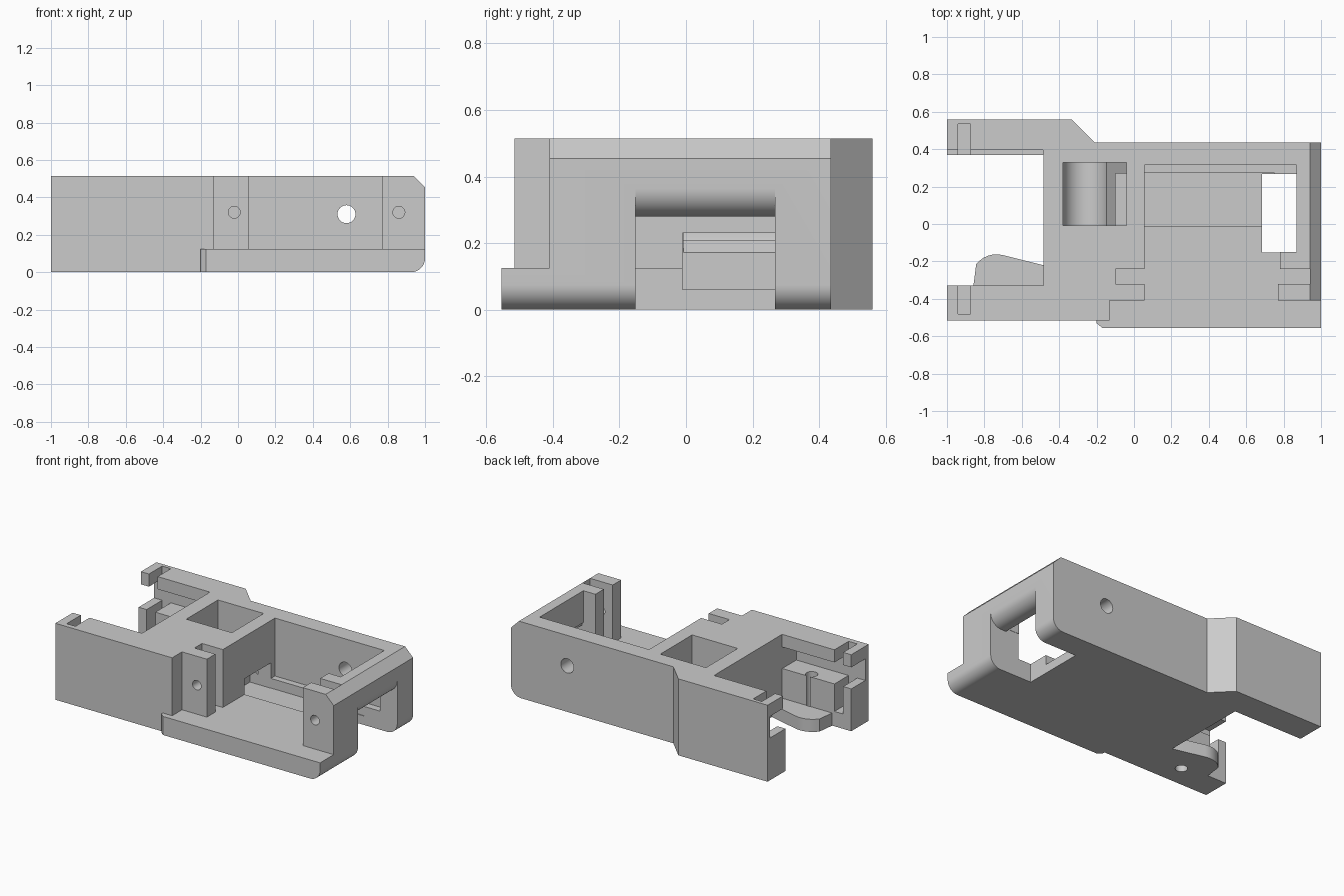
import bpy, bmesh
from math import cos, sin, radians

if "Cube" in bpy.data.objects:
    bpy.data.objects.remove(bpy.data.objects["Cube"])

H, LIP = 0.515, 0.125       # total height, height of the floor lip
FAR = 1.2                   # reach of cutters that pass right through
INNER = 0.055               # left wall of the chamber


def prism(name, pts, axis, a, b):
    """Extrude a 2D profile along an axis: 'z' takes (x,y), 'y' takes (x,z)."""
    bm = bmesh.new()

    def ring(t):
        return [bm.verts.new((u, v, t) if axis == 'z' else (u, t, v)) for u, v in pts]
    lo, hi = ring(a), ring(b)
    bm.faces.new(lo)
    bm.faces.new(hi[::-1])
    for i in range(len(pts)):
        bm.faces.new((lo[i - 1], hi[i - 1], hi[i], lo[i]))
    bmesh.ops.recalc_face_normals(bm, faces=bm.faces)
    me = bpy.data.meshes.new(name)
    bm.to_mesh(me)
    bm.free()
    ob = bpy.data.objects.new(name, me)
    bpy.context.collection.objects.link(ob)
    return ob


def arc(cx, cy, r, a0, a1, n=12):
    angles = [radians(a0 + (a1 - a0) * i / n) for i in range(n + 1)]
    return [(cx + r * cos(t), cy + r * sin(t)) for t in angles]


def combine(tool, op='DIFFERENCE'):
    m = housing.modifiers.new('bool', 'BOOLEAN')
    m.operation, m.object, m.solver = op, tool, 'EXACT'
    bpy.context.view_layer.objects.active = housing
    bpy.ops.object.modifier_apply(modifier=m.name)
    bpy.data.objects.remove(tool)


def cut(pts, axis, a, b):
    combine(prism('cutter', pts, axis, a, b))


def cut_box(x0, x1, y0, y1, z0=LIP, z1=FAR):
    cut([(x0, y0), (x1, y0), (x1, y1), (x0, y1)], 'z', z0, z1)


def drill(u, v, r, axis, a, b):
    cut(arc(u, v, r, 0, 360, 32)[:-1], axis, a, b)


# Main housing: rear edge steps in, front lip sticks out
housing = prism('housing', [
    (-1, .56), (-.335, .56), (-.21, .435), (1, .435), (1, -.555),
    (-.17, -.555), (-.2, -.53), (-.2, -.515), (-1, -.515)], 'z', 0, H)

# Gap between the two arms, then the rounded tongue low on the front arm
cut_box(-FAR, -.485, -.33, .37, -FAR)
combine(prism('tongue', [(-.47, -.38), (-.47, -.224)]
              + arc(-.735, -.3, .138, 76, 142, 6)
              + [(-.865, -.38)], 'z', 0, .085), 'UNION')

# Arms: side groove and vertical tip slot, from inner face to thin outer wall
for inner, outer in ((-.3, -.48), (.35, .535)):
    y0, y1 = sorted((inner, outer))
    cut_box(-FAR, -.486, y0, y1, .285, .43)
    cut_box(-.94, -.875, y0, y1, .1)
cut_box(-FAR, -.486, .35, .395, .42)

# Front step above the lip
cut_box(-.13, FAR, -FAR, -.41)
cut_box(-.21, -.12, -FAR, -.515)

# Chamber, front opening and plate slots
cut_box(INNER, .87, -.15, .315)
cut_box(INNER, .78, -.25, -.14)
cut_box(INNER, .77, -.5, -.23)
cut_box(-.1, .94, -.32, -.24)

# Floor groove, floor window and passage to the rear pocket
cut_box(INNER, .75, -.01, .272, .06, .3)
cut_box(.685, .88, -.152, .267, -FAR, .3)
cut_box(-.1, .08, -.01, .27, .06, .23)

# Rear pocket with a trough floor
cut([(-.38, FAR)] + arc(-.262, .24, .118, 180, 345)
    + [(-.04, LIP), (-.04, FAR)], 'y', -.008, .33)

# End opening with a rounded upper lip
cut([(.86, -FAR), (FAR, -FAR), (FAR, .365)]
    + arc(.915, .365, .085, 0, -90) + [(.86, .28)], 'y', -.152, .267)

# Chamfered top and rounded bottom of the right end
cut([(.94, H), (.94, FAR), (FAR, FAR), (FAR, .455), (1, .455)], 'y', -FAR, FAR)
cut(arc(.925, .075, .075, 0, -90) + [(.925, -FAR), (FAR, -FAR), (FAR, .075)],
    'y', -FAR, FAR)

# Round holes
for x in (-.02, .86):
    drill(x, .32, .032, 'y', -.45, -.28)
drill(.58, .31, .048, 'y', .2, FAR)
drill(-.68, -.366, .038, 'z', -FAR, .33)

bpy.ops.object.select_all(action='DESELECT')
housing.select_set(True)
bpy.ops.object.shade_smooth_by_angle(angle=radians(25))
